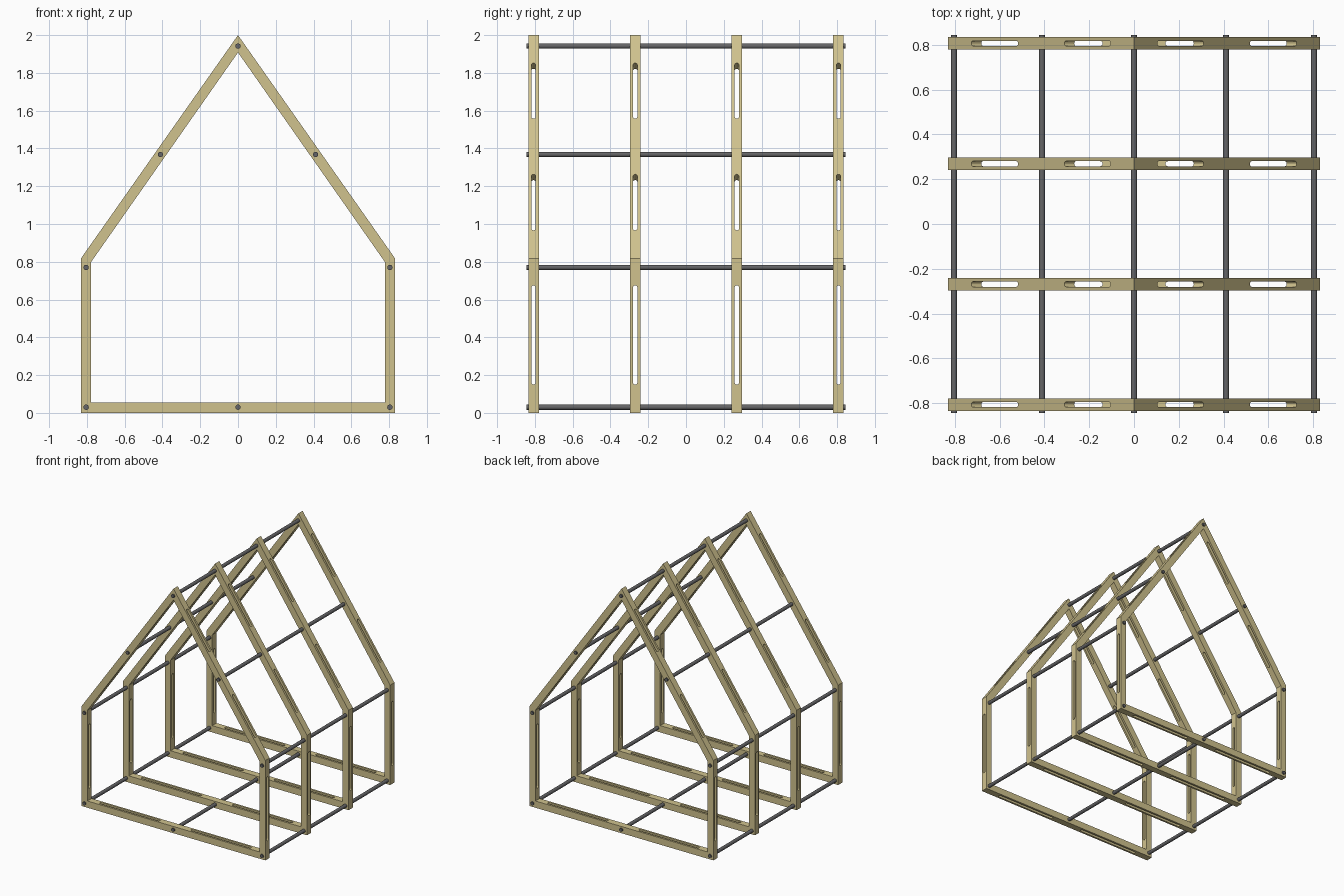
import bpy, bmesh, math
from mathutils import Vector

if "Cube" in bpy.data.objects:
    bpy.data.objects.remove(bpy.data.objects["Cube"])


def material(name, rgb):
    m = bpy.data.materials.new(name)
    m.diffuse_color = (*rgb, 1)
    m.use_nodes = True
    m.node_tree.nodes["Principled BSDF"].inputs["Base Color"].default_value = m.diffuse_color
    return m


wood = material("pale wood", (0.63, 0.54, 0.27))
steel = material("dark grey metal", (0.13, 0.13, 0.135))

HALF = 0.0275                                  # half depth of a frame
FRAME_Y = (-0.807, -0.269, 0.269, 0.807)
OUTER = [(-0.832, 0), (0.832, 0), (0.832, 0.817), (0, 2), (-0.832, 0.817)]
INNER = [(-0.779, 0.055), (0.779, 0.055), (0.779, 0.797), (0, 1.908), (-0.779, 0.797)]


def make_object(name, bm, mat):
    bmesh.ops.recalc_face_normals(bm, faces=bm.faces)
    me = bpy.data.meshes.new(name)
    bm.to_mesh(me)
    bm.free()
    me.materials.append(mat)
    ob = bpy.data.objects.new(name, me)
    bpy.context.collection.objects.link(ob)
    return ob


# Mitred house-shaped ring
def frame_ring():
    bm = bmesh.new()
    fo, fi, bo, bi = [[bm.verts.new((x, y, z)) for x, z in pts]
                      for pts, y in ((OUTER, -HALF), (INNER, -HALF), (OUTER, HALF), (INNER, HALF))]
    for i in range(5):
        j = (i + 1) % 5
        for a, b in ((fo, fi), (bo, bi), (fo, bo), (fi, bi)):
            bm.faces.new((a[i], a[j], b[j], b[i]))
    return make_object("frame_1", bm, wood)


# Round-ended slot between two (x, z) points, cut square to the beam
def add_slot(bm, p, q, r=0.0115, reach=0.1):
    p, q = Vector((p[0], 0, p[1])), Vector((q[0], 0, q[1]))
    u = (q - p).normalized()
    n = Vector((u.z, 0, -u.x))
    v = Vector((0, 1, 0))
    pts = []
    for centre, start in ((q - u * r, -90), (p + u * r, 90)):
        for k in range(7):
            a = math.radians(start + 30 * k)
            pts.append(centre + (u * math.cos(a) + v * math.sin(a)) * r)
    low = [bm.verts.new(c - n * reach) for c in pts]
    high = [bm.verts.new(c + n * reach) for c in pts]
    bm.faces.new(low)
    bm.faces.new(high)
    for i in range(len(pts)):
        j = (i + 1) % len(pts)
        bm.faces.new((low[i], low[j], high[j], high[i]))


def roof(x):
    return (x, 2 - x * (2 - 0.817) / 0.832)


frame = frame_ring()
cut = bmesh.new()
for s in (-1, 1):
    spans = [((0.14, 0.0275), (0.685, 0.0275)),      # floor beam
             ((0.805, 0.15), (0.805, 0.675)),        # wall post
             (roof(0.727), roof(0.518)),             # lower rafter
             (roof(0.311), roof(0.104))]             # upper rafter
    for p, q in spans:
        add_slot(cut, (s * p[0], p[1]), (s * q[0], q[1]))
cutter = make_object("slot_cutter", cut, wood)
cutter.hide_render = True

mod = frame.modifiers.new("slots", "BOOLEAN")
mod.operation = "DIFFERENCE"
mod.solver = "EXACT"
mod.object = cutter
bpy.context.view_layer.objects.active = frame
frame.select_set(True)
bpy.ops.object.modifier_apply(modifier=mod.name)
bpy.data.objects.remove(cutter)

# Four equal frames along the depth
frame.location.y = FRAME_Y[0]
for i, y in enumerate(FRAME_Y[1:], 2):
    copy = bpy.data.objects.new(f"frame_{i}", frame.data)
    copy.location.y = y
    bpy.context.collection.objects.link(copy)

# Tie rods running through all frames
RODS = {"floor_rod_left": (-0.804, 0.03), "floor_rod_middle": (0, 0.03),
        "floor_rod_right": (0.804, 0.03), "eave_rod_left": (-0.804, 0.77),
        "eave_rod_right": (0.804, 0.77), "roof_rod_left": (-0.411, 1.368),
        "roof_rod_right": (0.411, 1.368), "ridge_rod": (0, 1.942)}
for name, (x, z) in RODS.items():
    bpy.ops.mesh.primitive_cylinder_add(vertices=20, radius=0.014, depth=1.69,
                                        location=(x, 0, z), rotation=(math.pi / 2, 0, 0))
    rod = bpy.context.object
    rod.name = name
    rod.data.materials.append(steel)
    bpy.ops.object.shade_smooth_by_angle()
